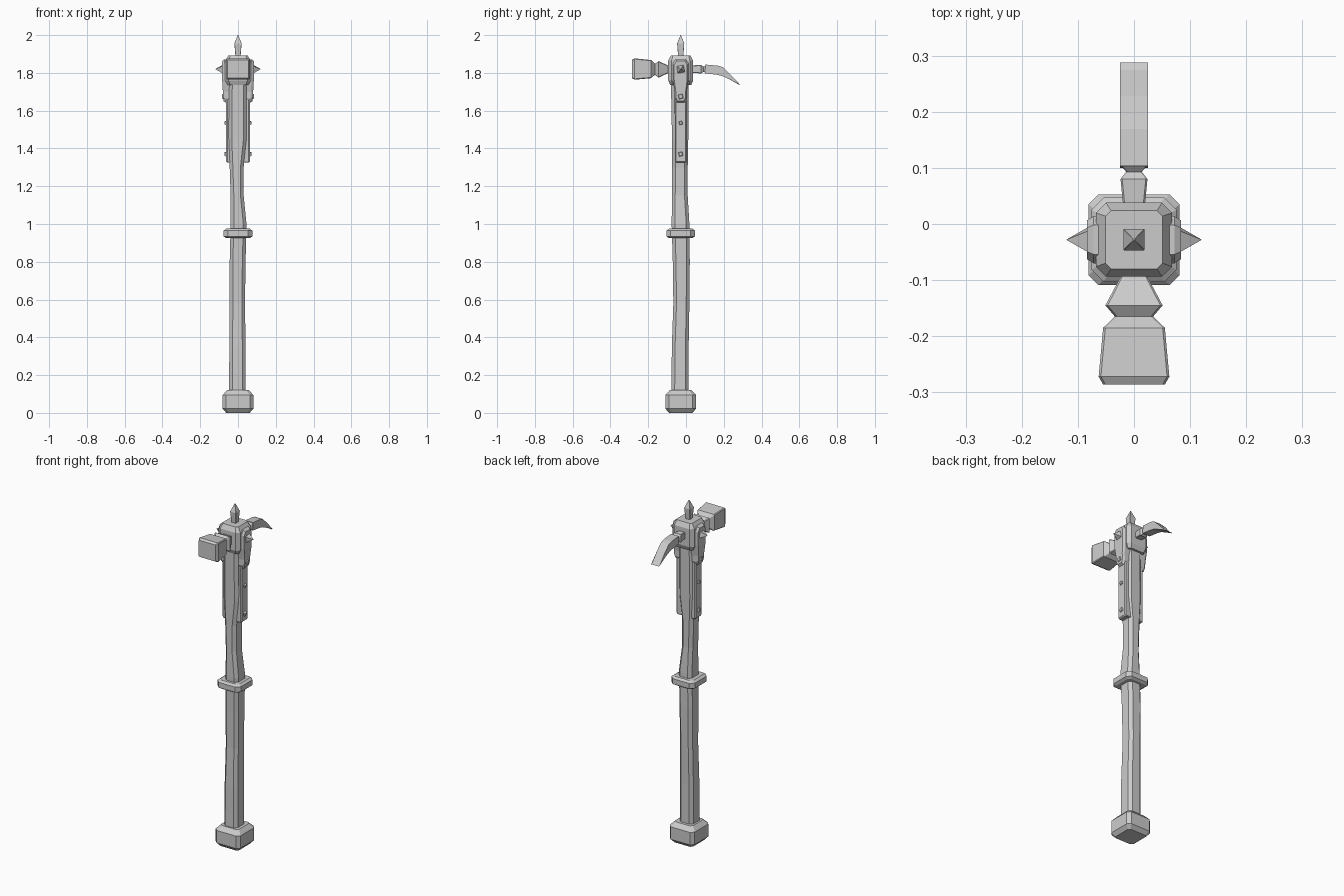
import bpy, bmesh, math

CY = -0.028  # axis of the shaft in y


def loft(name, rings):
    """Skin equal-length rings of 3D points and cap both ends."""
    bm = bmesh.new()
    loops = [[bm.verts.new(p) for p in r] for r in rings]
    n = len(loops[0])
    for a, b in zip(loops, loops[1:]):
        for i in range(n):
            j = (i + 1) % n
            bm.faces.new((a[i], a[j], b[j], b[i]))
    bm.faces.new(loops[0][::-1])
    bm.faces.new(loops[-1])
    bmesh.ops.remove_doubles(bm, verts=bm.verts, dist=1e-5)
    bmesh.ops.recalc_face_normals(bm, faces=bm.faces)
    me = bpy.data.meshes.new(name)
    bm.to_mesh(me)
    bm.free()
    ob = bpy.data.objects.new(name, me)
    bpy.context.collection.objects.link(ob)
    return ob


def octa(u0, u1, v0, v1, c):
    """Rectangle with cut corners."""
    return [(u0 + c, v0), (u1 - c, v0), (u1, v0 + c), (u1, v1 - c),
            (u1 - c, v1), (u0 + c, v1), (u0, v1 - c), (u0, v0 + c)]


def stack_z(name, secs, cy=CY):
    """Vertical loft from (z, half x, half y, corner cut)."""
    return loft(name, [[(u, v, z) for u, v in octa(-a, a, cy - b, cy + b, c)]
                       for z, a, b, c in secs])


def stack_y(name, secs):
    """Lengthwise loft from (y, half x, low z, high z, corner cut)."""
    return loft(name, [[(u, y, v) for u, v in octa(-a, a, z0, z1, c)]
                       for y, a, z0, z1, c in secs])


def stud(name, side, x0, z, r, h, tip, angle):
    """Square stud or spike pointing sideways."""
    rings = []
    for x, rad in ((x0, r), (x0 + h, r * tip)):
        rings.append([(side * x, CY + rad * math.cos(angle + k * math.pi / 2),
                       z + rad * math.sin(angle + k * math.pi / 2)) for k in range(4)])
    return loft(name, rings)


# Hand-hewn wooden shaft: z, x range, y range
shaft = [(0.10, -.047, .041, -.077, .014), (0.35, -.046, .040, -.075, .014),
         (0.58, -.044, .037, -.067, .018), (0.80, -.044, .040, -.070, .020),
         (1.00, -.039, .045, -.076, .018), (1.15, -.039, .030, -.074, .009),
         (1.30, -.044, .030, -.073, .009), (1.45, -.050, .046, -.074, .012),
         (1.76, -.047, .046, -.080, .014)]
loft("shaft", [[(u, v, z) for u, v in octa(a, b, c, d, .017)] for z, a, b, c, d in shaft])

# Pommel and grip ring
stack_z("pommel", [(0, .062, .062, .012), (.022, .081, .081, .018),
                   (.095, .081, .081, .018), (.12, .058, .058, .014)])
stack_z("grip_ring", [(.925, .062, .062, .016), (.934, .076, .075, .022),
                      (.965, .076, .075, .022), (.975, .062, .062, .016)])

# Head block and top spike
stack_z("head_block", [(1.735, .054, .055, .012), (1.76, .068, .066, .018),
                       (1.865, .068, .066, .018), (1.892, .051, .052, .010)])
stack_z("top_spike", [(1.88, .013, .013, .001), (1.955, .019, .019, .001),
                      (2.0, .0015, .0015, .0002)])

# Hammer poll with waisted neck
stack_y("hammer", [(-.08, .023, 1.800, 1.838, .003), (-.096, .025, 1.798, 1.840, .003),
                   (-.145, .051, 1.775, 1.862, .004), (-.165, .034, 1.790, 1.848, .004),
                   (-.185, .055, 1.772, 1.868, .004), (-.272, .063, 1.764, 1.877, .004),
                   (-.286, .055, 1.772, 1.869, .004)])

# Curved pick with collar
stack_y("pick_collar", [(.02, .019, 1.801, 1.839, .003), (.04, .020, 1.800, 1.840, .003),
                        (.080, .024, 1.797, 1.842, .003), (.093, .014, 1.806, 1.832, .003),
                        (.105, .024, 1.798, 1.842, .003)])
profile = [(.100, 1.798, 1.844), (.165, 1.790, 1.838), (.190, 1.784, 1.831),
           (.230, 1.766, 1.797), (.288, 1.736, 1.738)]
loft("pick_blade", [[(-.025, y, a), (.025, y, a), (.025, y + .3 * (b - a) - .01, b),
                     (-.025, y + .3 * (b - a) - .01, b)] for y, a, b in profile])

# Side plates, straps, spikes and rivets on both sides
outline = [(-.026, 1.872), (.026, 1.872), (.042, 1.85), (.042, 1.765), (.032, 1.70),
           (.032, 1.665), (.020, 1.642), (-.020, 1.642), (-.032, 1.665), (-.032, 1.70),
           (-.042, 1.765), (-.042, 1.85)]
for side, tag in ((1, "right"), (-1, "left")):
    rings = []
    for inset, depth in ((1, .03), (1, .072), (.82, .084)):
        ring = []
        for v, z in outline:
            zz = 1.757 + (z - 1.757) * (1 - (1 - inset) * .4)
            x = depth - (max(0, 1.76 - z) * .06 if depth > .05 else 0)
            ring.append((side * x, CY + v * inset, zz))
        rings.append(ring)
    loft("side_plate_" + tag, rings)
    loft("strap_" + tag, [[(side * x, CY + v, z) for v, z in
                           octa(-w, w, 1.325 + e, 1.66, .004)]
                          for x, w, e in ((.02, .030, 0), (.056, .030, 0), (.063, .025, .006))])
    stud("side_spike_" + tag, side, .078, 1.82, .030, .042, .02, math.radians(55))
    for z, x, r in ((1.675, .073, .020), (1.535, .060, .014), (1.37, .060, .017)):
        stud("rivet_%s_%d" % (tag, z * 100), side, x, z, r, .011, .65, math.radians(60))
